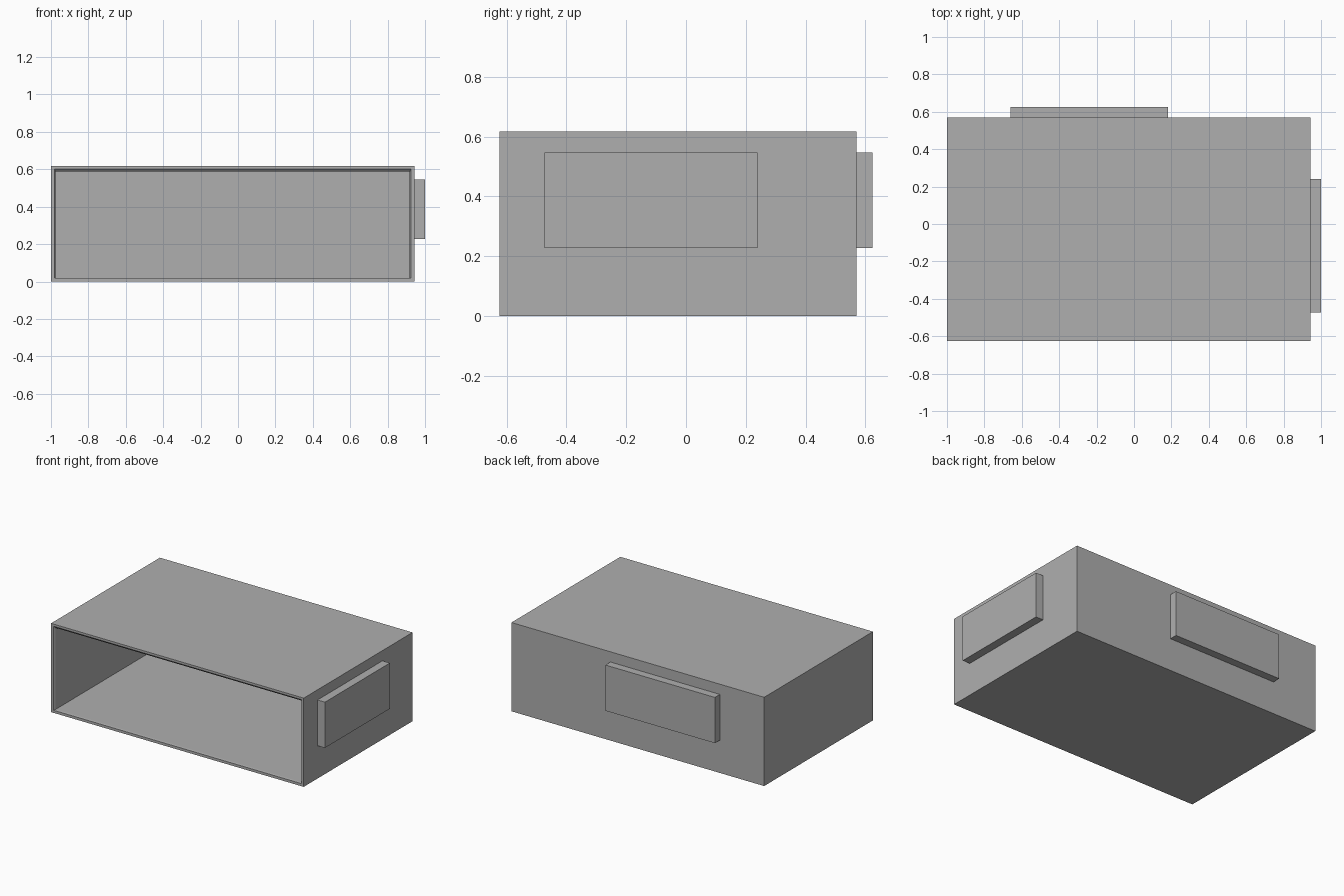
import bpy, bmesh

if "Cube" in bpy.data.objects:
    bpy.data.objects.remove(bpy.data.objects["Cube"])

# One darker grey for every part
grey = bpy.data.materials.new("dark_grey")
grey.diffuse_color = (0.43, 0.43, 0.43, 1)
grey.use_nodes = True
grey.node_tree.nodes["Principled BSDF"].inputs["Base Color"].default_value = grey.diffuse_color


def finish(name, bm):
    bmesh.ops.recalc_face_normals(bm, faces=bm.faces)
    mesh = bpy.data.meshes.new(name)
    bm.to_mesh(mesh)
    bm.free()
    mesh.materials.append(grey)
    obj = bpy.data.objects.new(name, mesh)
    bpy.context.collection.objects.link(obj)
    return obj


def box(name, lo, hi):
    bm = bmesh.new()
    bmesh.ops.create_cube(bm, size=1)
    for v in bm.verts:
        v.co = [lo[i] if v.co[i] < 0 else hi[i] for i in range(3)]
    return finish(name, bm)


def shell(name, rings):
    """Skin rectangular rings (y, x0, x1, z0, z1) and cap both ends."""
    bm = bmesh.new()
    loops = [[bm.verts.new(p) for p in
              ((x0, y, z0), (x1, y, z0), (x1, y, z1), (x0, y, z1))]
             for y, x0, x1, z0, z1 in rings]
    for a, b in zip(loops, loops[1:]):
        for i in range(4):
            j = (i + 1) % 4
            bm.faces.new((a[i], a[j], b[j], b[i]))
    bm.faces.new(loops[0])
    bm.faces.new(loops[-1])
    return finish(name, bm)


# Open-fronted housing: outer skin, thin rim, chamfered lip, deep cavity
shell("housing", [
    (0.57, -1.0, 0.943, 0.0, 0.617),
    (-0.625, -1.0, 0.943, 0.0, 0.617),
    (-0.625, -0.982, 0.925, 0.018, 0.602),
    (-0.61, -0.975, 0.918, 0.02, 0.587),
    (0.55, -0.975, 0.918, 0.02, 0.587),
])

# Raised panels on the back and right walls
box("back_panel", (-0.66, 0.565, 0.228), (0.182, 0.625, 0.546))
box("side_panel", (0.938, -0.473, 0.228), (1.0, 0.24, 0.546))
